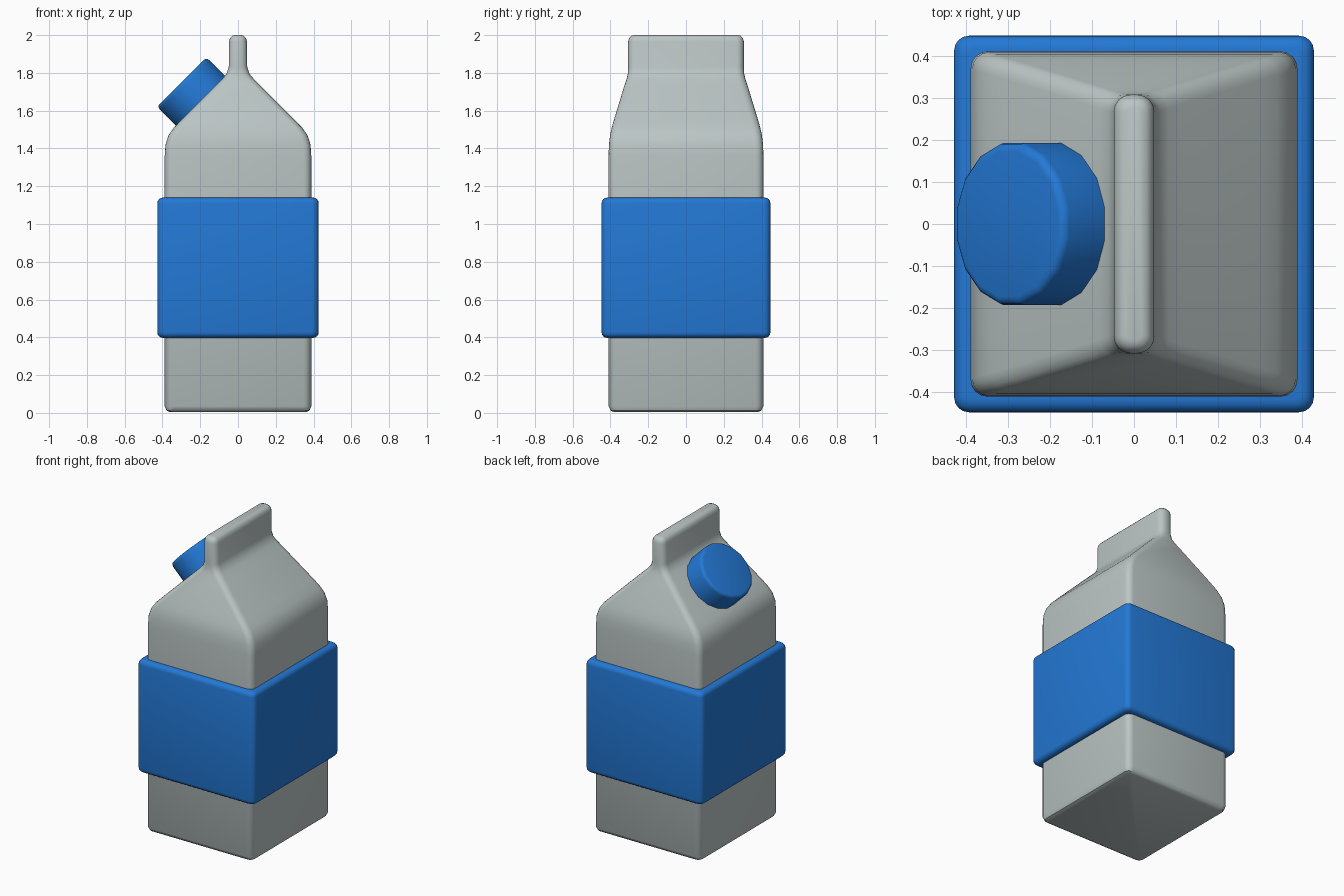
import bpy, bmesh, math
from mathutils import Matrix, Vector

if "Cube" in bpy.data.objects:
    bpy.data.objects.remove(bpy.data.objects["Cube"])


def material(name, rgb):
    m = bpy.data.materials.new(name)
    m.diffuse_color = (*rgb, 1)
    m.use_nodes = True
    m.node_tree.nodes["Principled BSDF"].inputs["Base Color"].default_value = m.diffuse_color
    return m


GREY = material("carton grey", (0.50, 0.56, 0.56))
BLUE = material("label blue", (0.017, 0.19, 0.67))


def finish(name, bm, mat):
    bmesh.ops.recalc_face_normals(bm, faces=bm.faces)
    me = bpy.data.meshes.new(name)
    bm.to_mesh(me)
    bm.free()
    me.materials.append(mat)
    ob = bpy.data.objects.new(name, me)
    bpy.context.collection.objects.link(ob)
    bpy.ops.object.select_all(action='DESELECT')
    ob.select_set(True)
    bpy.context.view_layer.objects.active = ob
    bpy.ops.object.shade_smooth_by_angle(angle=math.radians(40))
    return ob


def ring(bm, z, hx, hy, r, steps=4):
    """Rounded rectangle of vertices at height z."""
    verts = []
    for k, (sx, sy) in enumerate([(1, 1), (-1, 1), (-1, -1), (1, -1)]):
        for i in range(steps + 1):
            a = math.pi / 2 * (k + i / steps)
            verts.append(bm.verts.new((sx * (hx - r) + r * math.cos(a),
                                       sy * (hy - r) + r * math.sin(a), z)))
    return verts


def loft(name, rows, mat):
    bm = bmesh.new()
    rings = [ring(bm, *row) for row in rows]
    for a, b in zip(rings, rings[1:]):
        n = len(a)
        for i in range(n):
            bm.faces.new((a[i], a[(i + 1) % n], b[(i + 1) % n], b[i]))
    bm.faces.new(rings[0][::-1])
    bm.faces.new(rings[-1])
    return finish(name, bm, mat)


# Carton: box, curved shoulder, gable roof and top fin (z, half x, half y, corner radius)
loft("carton_body", [
    (0.004, 0.360, 0.380, 0.025), (0.012, 0.378, 0.398, 0.032), (0.035, 0.388, 0.410, 0.04),
    (1.36, 0.388, 0.410, 0.04), (1.42, 0.384, 0.408, 0.04), (1.47, 0.368, 0.402, 0.04),
    (1.51, 0.340, 0.393, 0.04), (1.55, 0.301, 0.382, 0.04), (1.74, 0.112, 0.324, 0.04),
    (1.77, 0.082, 0.314, 0.04), (1.795, 0.061, 0.308, 0.04), (1.83, 0.049, 0.307, 0.04),
    (1.965, 0.048, 0.307, 0.04), (1.985, 0.042, 0.301, 0.034), (1.996, 0.031, 0.290, 0.025),
    (2.0, 0.018, 0.277, 0.014)], GREY)

# Label sleeve with rounded rims
rim = []
for i in range(5):
    a = math.pi / 2 * i / 4
    rim.append((0.03 * (1 - math.sin(a)), 0.03 * (1 - math.cos(a))))
half = [(0.397 + dz, 0.427 - d, 0.447 - d, 0.035 - d * 0.5)
        for d, dz in [(p[0], p[1]) for p in rim]]
top = [(1.537 - z, hx, hy, r) for z, hx, hy, r in reversed(half)]
loft("label_sleeve", half + top, BLUE)

# Screw cap, tilted square to the left roof slope
bm = bmesh.new()
depth = 0.20
bmesh.ops.create_cone(bm, cap_ends=True, segments=16, radius1=0.196, radius2=0.196, depth=depth,
                      matrix=Matrix.Translation((0, 0, -depth / 2)) @ Matrix.Rotation(math.pi / 16, 4, 'Z'))
edges = [e for e in bm.edges if all(v.co.z > -0.01 for v in e.verts)]
bmesh.ops.bevel(bm, geom=edges, offset=0.02, segments=3, profile=0.5, affect='EDGES')
s = math.sqrt(0.5)
centre = Vector((-1, 0, 1)) * s * 1.45 + Vector((1, 0, 1)) * s * 1.028
bm.transform(Matrix.Translation(centre) @ Matrix.Rotation(-math.pi / 4, 4, 'Y')
             @ Matrix.Diagonal((0.96, 1, 1, 1)))
finish("screw_cap", bm, BLUE)
